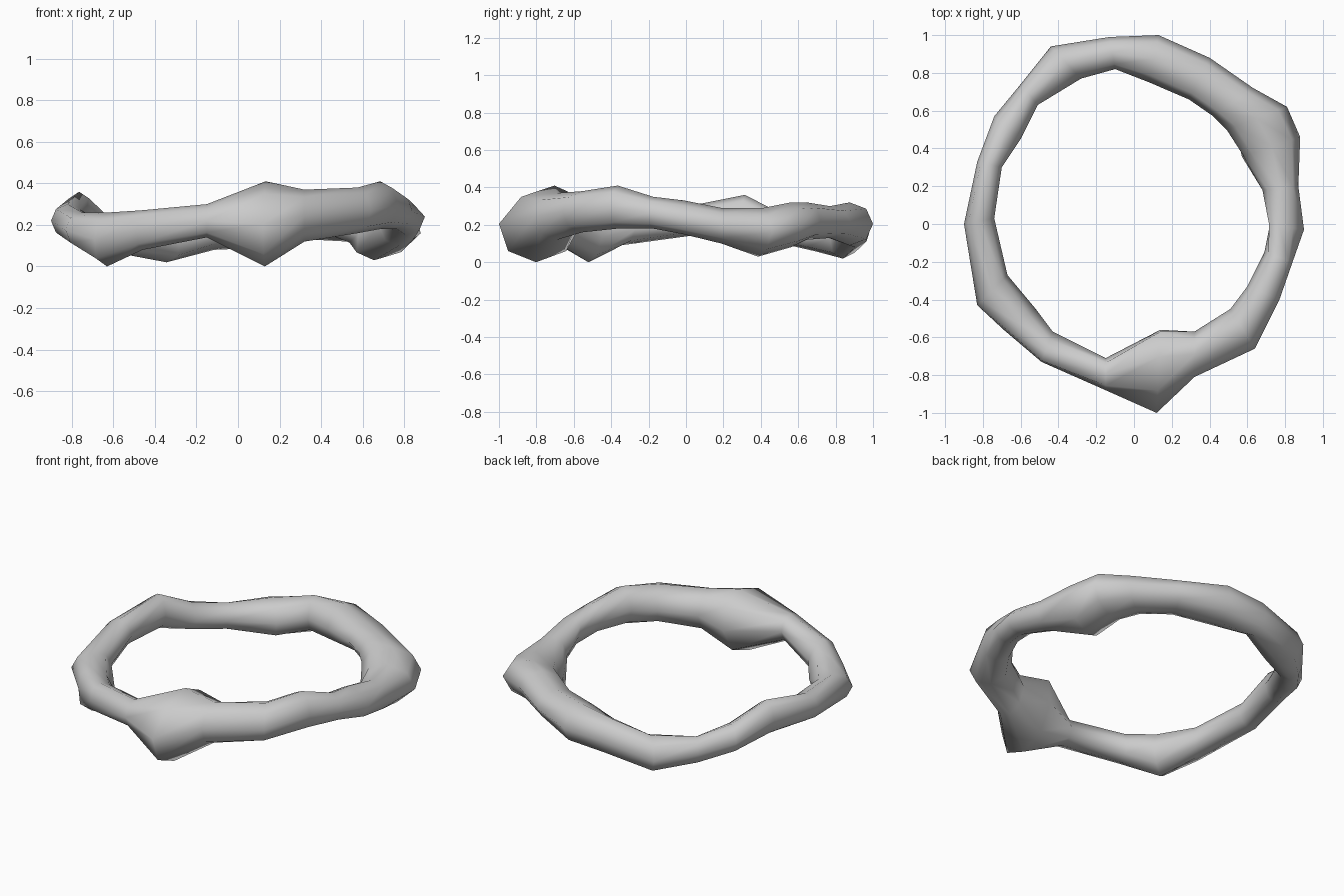
import bpy
import bmesh
import math
from mathutils import Vector

default_cube = bpy.data.objects.get("Cube")
if default_cube:
    bpy.data.objects.remove(default_cube, do_unlink=True)

SIDES = 8

# Ring stations in hundredths of a unit:
# outer x, outer y, inner x, inner y, bottom z, top z,
# and for lopsided lumps the outward lean of bottom and top in percent
STATIONS = [
    (-15, -88, -15, -71, 14, 30),
    (12, -100, 14, -56, 0, 41, 10, -35),
    (32, -81, 32, -57, 12, 37),
    (64, -66, 51, -45, 16, 38),
    (77, -40, 60, -33, 18, 41),
    (84, -20, 69, -15, 18, 35),
    (90, -3, 72, 0, 15, 33, 0, -50),
    (87, 20, 68, 18, 10, 29),
    (88, 46, 58, 36, 3, 29, -50, 0),
    (81, 62, 49, 50, 8, 32),
    (63, 72, 42, 57, 12, 32),
    (40, 88, 29, 66, 13, 30),
    (13, 100, 8, 75, 9, 32),
    (-13, 99, -10, 82, 8, 30),
    (-44, 94, -28, 77, 2, 24, -20, 0),
    (-60, 74, -51, 63, 6, 22),
    (-74, 57, -60, 45, 10, 26),
    (-83, 33, -70, 30, 15, 36),
    (-90, 0, -74, 3, 14, 30),
    (-83, -43, -67, -27, 9, 26),
    (-69, -56, -52, -45, 0, 26, 30, 25),
    (-49, -73, -43, -57, 8, 27, 0, 30),
]


def make_material(name, color):
    material = bpy.data.materials.new(name)
    material.use_nodes = True
    material.diffuse_color = color
    shader = next(node for node in material.node_tree.nodes
                  if node.type == 'BSDF_PRINCIPLED')
    shader.inputs["Base Color"].default_value = color
    shader.inputs["Roughness"].default_value = 0.6
    return material


def add_section(bm, station):
    """Add one rounded cross-section, spanning outer to inner and bottom to top."""
    outer_x, outer_y, inner_x, inner_y, low, high, *lean = [v / 100 for v in station]
    low_lean, high_lean = lean or (0, 0)
    outer = Vector((outer_x, outer_y, 0))
    inner = Vector((inner_x, inner_y, 0))
    middle = (outer + inner) / 2
    middle.z = (low + high) / 2
    across = (outer - inner) / 2
    upward = Vector((0, 0, (high - low) / 2))
    loop = []
    for i in range(SIDES):
        angle = math.tau * i / SIDES
        rise = math.sin(angle)
        shift = abs(rise) * (high_lean if rise > 0 else low_lean)
        offset = across * (math.cos(angle) + shift) + upward * rise
        loop.append(bm.verts.new(middle + offset))
    return loop


def bridge(bm, first, second):
    """Join two neighbouring cross-sections with a band of quads."""
    for i in range(SIDES):
        j = (i + 1) % SIDES
        bm.faces.new((first[i], second[i], second[j], first[j]))


# Lumpy closed ring
bm = bmesh.new()
loops = [add_section(bm, station) for station in STATIONS]
for index, loop in enumerate(loops):
    bridge(bm, loops[index - 1], loop)
bmesh.ops.recalc_face_normals(bm, faces=bm.faces)
mesh = bpy.data.meshes.new("lumpy_ring")
bm.to_mesh(mesh)
bm.free()

ring = bpy.data.objects.new("lumpy_ring", mesh)
bpy.context.collection.objects.link(ring)
mesh.materials.append(make_material("light grey", (0.6, 0.6, 0.6, 1)))

# Smooth shading over the coarse facets
bpy.ops.object.select_all(action='DESELECT')
ring.select_set(True)
bpy.context.view_layer.objects.active = ring
bpy.ops.object.shade_smooth()
